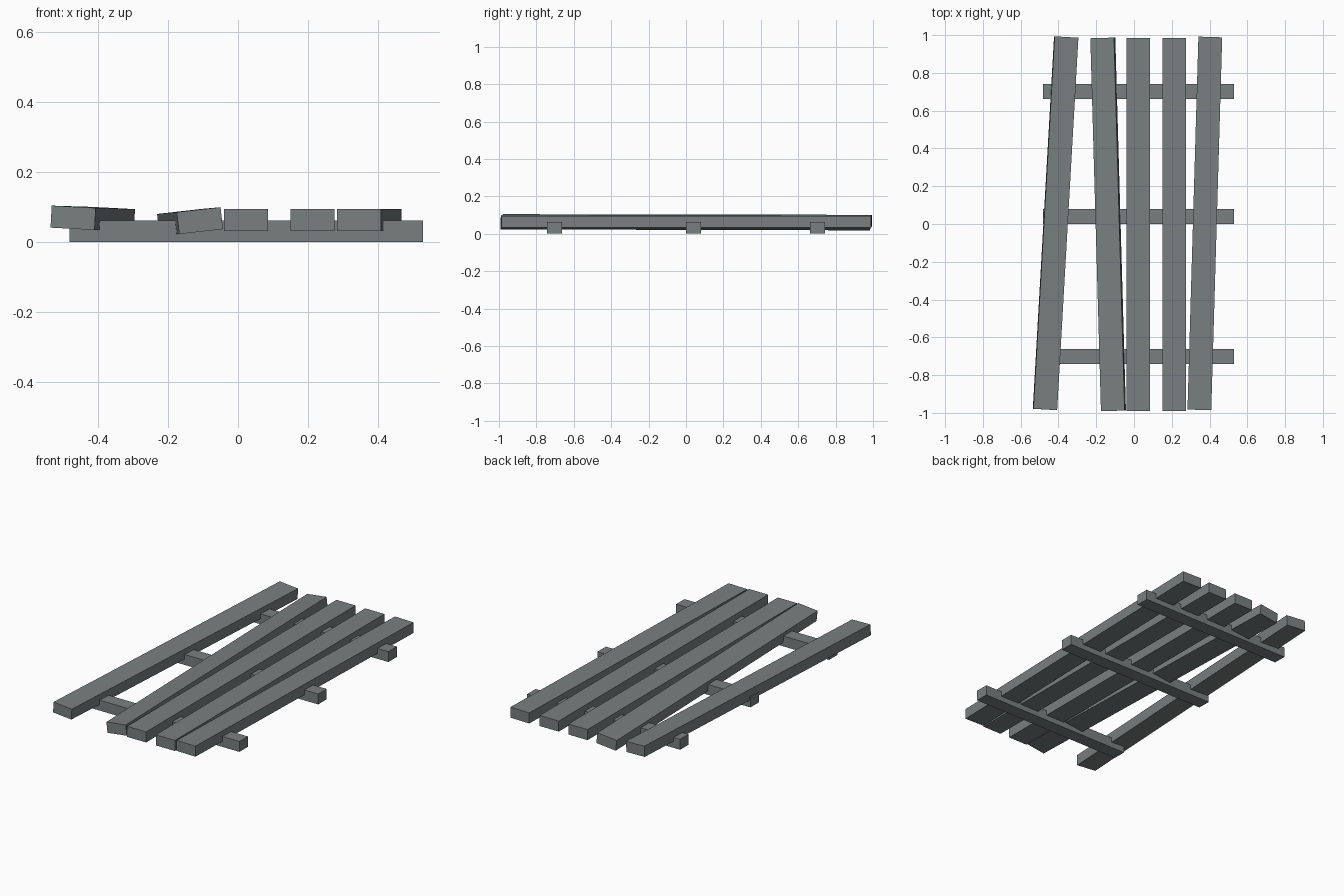
import bpy
from math import radians

if "Cube" in bpy.data.objects:
    bpy.data.objects.remove(bpy.data.objects["Cube"])

mat = bpy.data.materials.new("weathered_grey")
mat.diffuse_color = (0.19, 0.215, 0.215, 1)
mat.use_nodes = True
mat.node_tree.nodes["Principled BSDF"].inputs["Base Color"].default_value = mat.diffuse_color


def beam(name, size, loc, roll=0, yaw=0, pitch=0):
    """Box timber; roll about its length, then yaw about vertical (degrees)."""
    bpy.ops.mesh.primitive_cube_add(size=1, location=loc)
    ob = bpy.context.object
    ob.name = name
    ob.scale = size
    ob.rotation_euler = (radians(pitch), radians(roll), radians(yaw))
    ob.data.materials.append(mat)


# three cross battens resting on the ground
for i, y in enumerate((-0.702, 0.04, 0.702)):
    beam(f"cross_batten_{i + 1}", (1.01, 0.08, 0.062), (0.024, y, 0.031))

# five long planks, some knocked askew: x, y, z, roll, yaw, pitch
planks = [
    (-0.415, 0.004, 0.068, 3.0, -3.27, -0.1),
    (-0.137, -0.002, 0.059, -6.5, 1.65, -0.15),
    (0.023, -0.002, 0.064, 0, 0, 0),
    (0.213, -0.002, 0.064, 0, 0, 0),
    (0.375, 0.003, 0.064, 0, -1.68, 0),
]
for i, (x, y, z, roll, yaw, pitch) in enumerate(planks):
    beam(f"plank_{i + 1}", (0.126, 1.975, 0.063), (x, y, z), roll, yaw, pitch)
